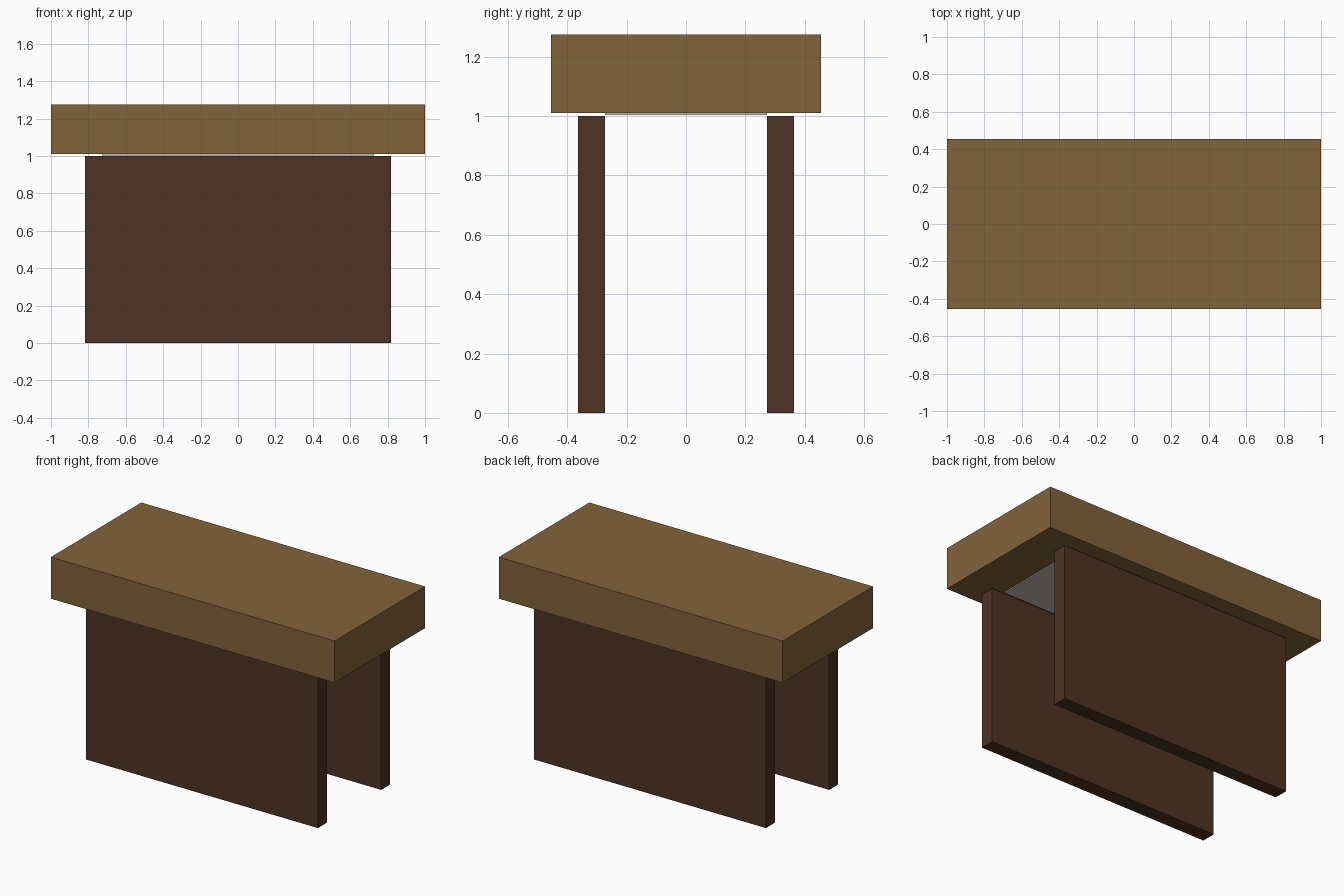
import bpy

if "Cube" in bpy.data.objects:
    bpy.data.objects.remove(bpy.data.objects["Cube"])


def material(name, rgb):
    """Flat colour given as 0-255 sRGB, stored as linear."""
    lin = [((c / 255 + 0.055) / 1.055) ** 2.4 for c in rgb]
    m = bpy.data.materials.new(name)
    m.diffuse_color = (*lin, 1)
    m.use_nodes = True
    m.node_tree.nodes["Principled BSDF"].inputs["Base Color"].default_value = m.diffuse_color
    return m


def box(name, x, y, z, mat):
    """Box spanning the (min, max) range on each axis."""
    spans = (x, y, z)
    bpy.ops.mesh.primitive_cube_add(size=1, location=[(a + b) / 2 for a, b in spans])
    ob = bpy.context.object
    ob.name = name
    ob.scale = [b - a for a, b in spans]
    bpy.ops.object.transform_apply(location=False, rotation=False, scale=True)
    ob.data.materials.append(mat)
    return ob


tan_wood = material("tan wood", (130, 99, 59))
dark_wood = material("dark wood", (78, 51, 35))
pale_grey = material("pale grey", (195, 193, 186))

# Thick top slab
box("top_slab", (-1, 1), (-0.455, 0.455), (1.01, 1.275), tan_wood)

# Thin pale plate under the slab, between the panels
box("under_plate", (-0.727, 0.727), (-0.273, 0.273), (1.003, 1.01), pale_grey)

# Two upright support panels, front and back
for name, side in (("front_panel", -1), ("back_panel", 1)):
    y = sorted((side * 0.273, side * 0.364))
    box(name, (-0.818, 0.818), y, (0, 1), dark_wood)
